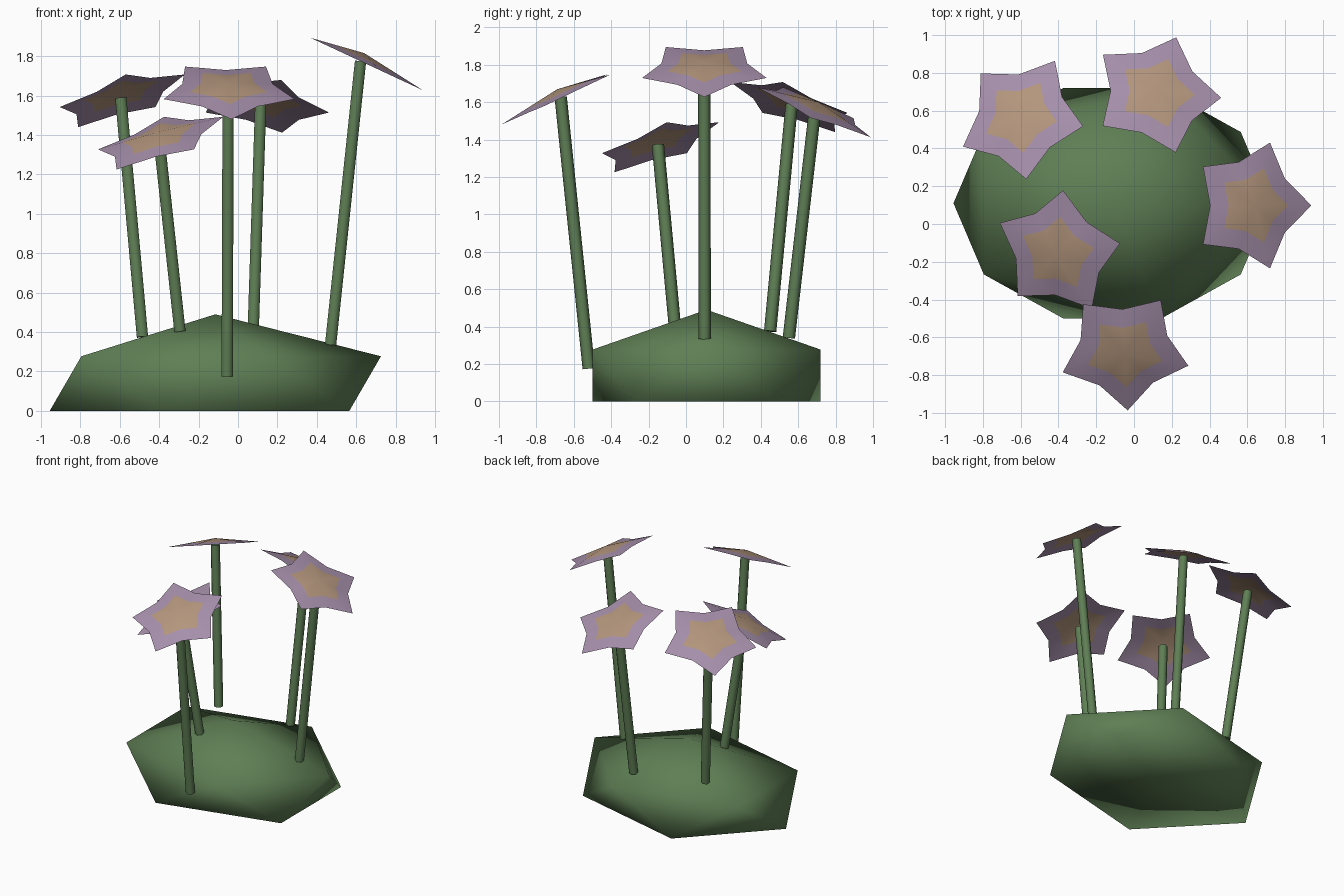
import bpy, bmesh, math
from mathutils import Vector, Matrix

if "Cube" in bpy.data.objects:
    bpy.data.objects.remove(bpy.data.objects["Cube"])


def material(name, rgb):
    m = bpy.data.materials.new(name)
    m.diffuse_color = (*rgb, 1)
    m.use_nodes = True
    m.node_tree.nodes["Principled BSDF"].inputs["Base Color"].default_value = m.diffuse_color
    return m


GREEN = material("leaf_green", (0.114, 0.212, 0.09))
MAUVE = material("petal_mauve", (0.38, 0.275, 0.405))
TAN = material("flower_centre_tan", (0.455, 0.305, 0.205))


def finish(bm, name, mats):
    bmesh.ops.recalc_face_normals(bm, faces=bm.faces)
    me = bpy.data.meshes.new(name)
    bm.to_mesh(me)
    bm.free()
    for m in mats:
        me.materials.append(m)
    ob = bpy.data.objects.new(name, me)
    bpy.context.collection.objects.link(ob)
    return ob


# Mound: squashed icosahedron with a flattened underside
def make_mound():
    bm = bmesh.new()
    bmesh.ops.create_icosphere(bm, subdivisions=1, radius=1)
    for v in bm.verts:
        z = 0.49 if v.co.z > 0.9 else 0.277 if v.co.z > 0 else 0
        v.co = Vector((v.co.x * 0.94 - 0.115, v.co.y * 0.717 + 0.11, z))
    for f in bm.faces:
        f.smooth = True
    finish(bm, "mound", [GREEN])


# Stem: thin six-sided rod between two points
def make_stem(name, a, b):
    a, b = Vector(a), Vector(b)
    d = b - a
    bm = bmesh.new()
    bmesh.ops.create_cone(bm, cap_ends=True, segments=6, radius1=0.033,
                          radius2=0.033, depth=d.length)
    for f in bm.faces:
        f.smooth = len(f.verts) == 4
    rot = Vector((0, 0, 1)).rotation_difference(d).to_matrix().to_4x4()
    bm.transform(Matrix.Translation((a + b) / 2) @ rot)
    finish(bm, name, [GREEN])


# Flower: shallow five-pointed star, one tip pointing downhill
def make_flower(name, centre, azimuth, R=0.35, rise=0.045, inner=0.59):
    bm = bmesh.new()
    mid = bm.verts.new((0, 0, rise))
    rings = []
    for s in (inner, 1.0):
        ring = []
        for i in range(10):
            r = R * s * (1 if i % 2 == 0 else 0.69)
            t = i * math.pi / 5
            ring.append(bm.verts.new((r * math.cos(t), r * math.sin(t), rise * (1 - s))))
        rings.append(ring)
    a, b = rings
    for i in range(10):
        j = (i + 1) % 10
        bm.faces.new((mid, a[i], a[j])).material_index = 1
        bm.faces.new((a[i], b[i], b[j], a[j]))
    for f in bm.faces:
        f.smooth = True
    bm.transform(Matrix.Translation(centre)
                 @ Matrix.Rotation(math.radians(azimuth), 4, 'Z')
                 @ Matrix.Rotation(math.radians(25), 4, 'Y'))
    finish(bm, name, [MAUVE, TAN])


make_mound()

# name, stem foot, stem top, direction the flower leans towards
PLANTS = [
    ("front", (-0.055, -0.52, 0.175), (-0.05, -0.67, 1.628), 273),
    ("right", (0.47, 0.10, 0.335), (0.622, 0.098, 1.775), 0),
    ("back", (0.075, 0.55, 0.34), (0.115, 0.69, 1.56), 70),
    ("back_left", (-0.485, 0.45, 0.375), (-0.595, 0.565, 1.588), 133),
    ("middle_left", (-0.295, -0.06, 0.405), (-0.4, -0.15, 1.373), 227),
]
for n, foot, top, az in PLANTS:
    make_stem(n + "_stem", foot, top)
    make_flower(n + "_flower", top, az)
